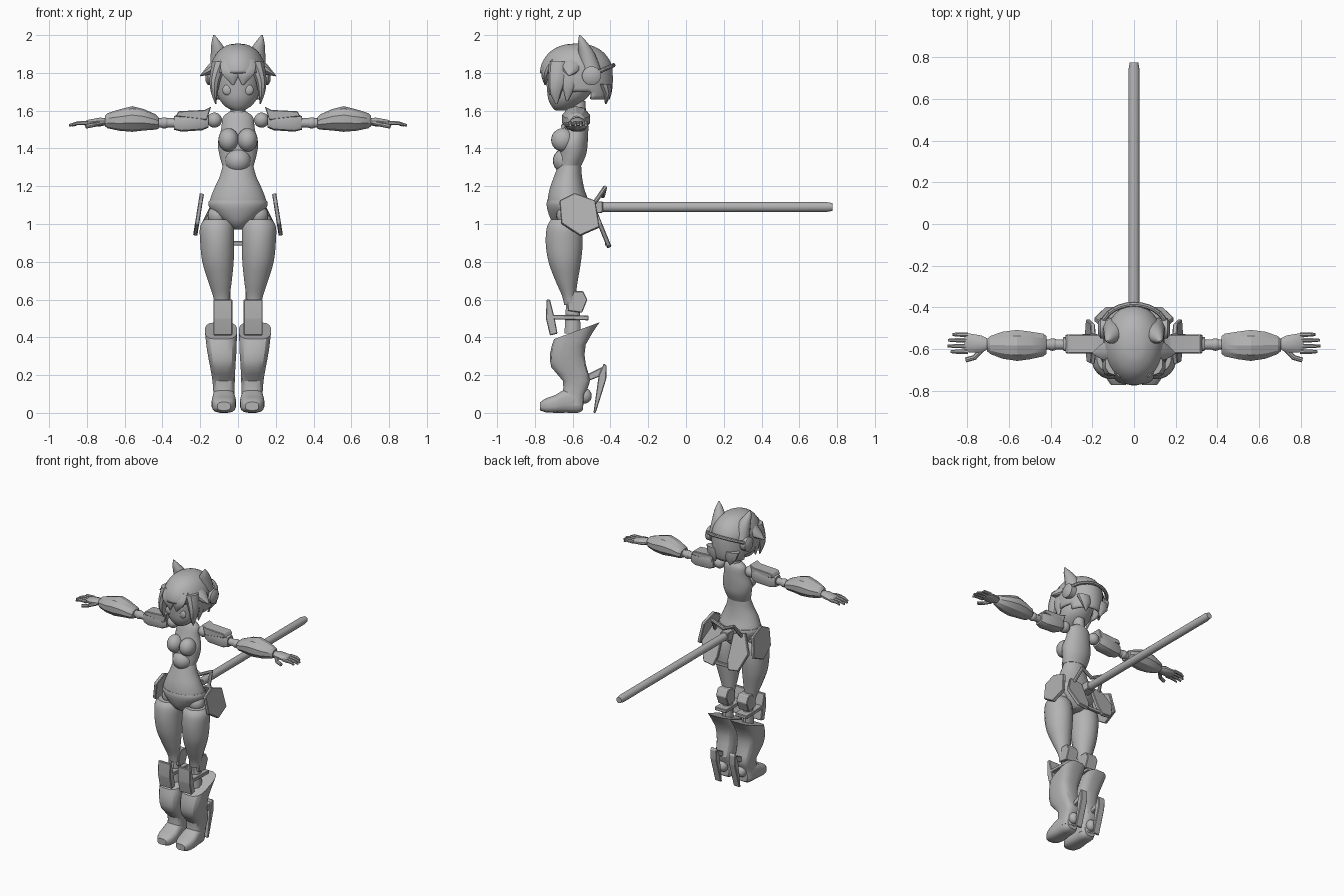
import bpy, bmesh, math
from mathutils import Vector, Matrix

grey = bpy.data.materials.new("plain_grey")
grey.diffuse_color = (0.45, 0.45, 0.45, 1)


def finish(name, bm, mirror=False, angle=35):
    """Optionally mirror across x, then turn the bmesh into a shaded object."""
    if mirror:
        d = bmesh.ops.duplicate(bm, geom=bm.verts[:] + bm.edges[:] + bm.faces[:])
        for v in d["geom"]:
            if isinstance(v, bmesh.types.BMVert):
                v.co.x *= -1
    bmesh.ops.recalc_face_normals(bm, faces=bm.faces[:])
    me = bpy.data.meshes.new(name)
    bm.to_mesh(me)
    bm.free()
    me.materials.append(grey)
    ob = bpy.data.objects.new(name, me)
    bpy.context.collection.objects.link(ob)
    bpy.ops.object.select_all(action='DESELECT')
    ob.select_set(True)
    bpy.context.view_layer.objects.active = ob
    bpy.ops.object.shade_smooth_by_angle(angle=math.radians(angle))
    return ob


def catmull(rows, k):
    out, m = [], len(rows)
    for i in range(m - 1):
        a, b, c, d = rows[max(i - 1, 0)], rows[i], rows[i + 1], rows[min(i + 2, m - 1)]
        for j in range(k):
            t = j / k
            out.append([q + .5 * t * (r - p + t * (2 * p - 5 * q + 4 * r - s + t * (3 * (q - r) + s - p)))
                        for p, q, r, s in zip(a, b, c, d)])
    return out + [rows[-1]]


def loft(name, rows, axis='z', n=20, p=2, mirror=False, steps=1, angle=35, cut=None):
    """Rows: (position on axis, centre u, centre v, radius u, radius v, slant)."""
    rows = catmull([tuple(r) + (0,) * (6 - len(r)) for r in rows], steps)
    bm, rings = bmesh.new(), []
    for t, cu, cv, ru, rv, sl in rows:
        ring = []
        for i in range(n):
            a = 2 * math.pi * (i + .5) / n
            c, s = math.cos(a), math.sin(a)
            u = cu + ru * math.copysign(abs(c) ** (2 / p), c)
            v = cv + rv * math.copysign(abs(s) ** (2 / p), s)
            w = t + sl * (v - cv)
            ring.append(bm.verts.new({'z': (u, v, w), 'x': (w, u, v), 'y': (u, w, v)}[axis]))
        rings.append(ring)
    for a, b in zip(rings, rings[1:]):
        for i in range(n):
            bm.faces.new((a[i], a[(i + 1) % n], b[(i + 1) % n], b[i]))
    bm.faces.new(rings[0])
    bm.faces.new(rings[-1])
    if cut:
        bmesh.ops.delete(bm, geom=[f for f in bm.faces if cut(f.calc_center_median())], context='FACES')
    return finish(name, bm, mirror, angle)


def slab(name, pts, offset, mirror=False, bevel=.004):
    """Flat polygon pushed along an offset, with chamfered edges."""
    bm = bmesh.new()
    a = [bm.verts.new(q) for q in pts]
    b = [bm.verts.new(Vector(q) + Vector(offset)) for q in pts]
    bm.faces.new(a)
    bm.faces.new(b)
    for i in range(len(a)):
        j = (i + 1) % len(a)
        bm.faces.new((a[i], a[j], b[j], b[i]))
    bmesh.ops.recalc_face_normals(bm, faces=bm.faces[:])
    bmesh.ops.bevel(bm, geom=bm.edges[:], offset=bevel, segments=1, affect='EDGES')
    return finish(name, bm, mirror, 20)


def side_slab(name, yz, x0, x1, mirror=True):
    return slab(name, [(x0, y, z) for y, z in yz], (x1 - x0, 0, 0), mirror)


def ball(name, c, r, mirror=False):
    bm = bmesh.new()
    bmesh.ops.create_uvsphere(bm, u_segments=20, v_segments=12, radius=1,
                              matrix=Matrix.Translation(c) @ Matrix.Diagonal((*r, 1)))
    return finish(name, bm, mirror)


def tube(name, pts, r, mirror=False):
    """Thin round bar through the points."""
    bm = bmesh.new()
    for a, b in zip(pts, pts[1:]):
        a, b = Vector(a), Vector(b)
        rot = (b - a).to_track_quat('Z', 'Y').to_matrix().to_4x4()
        bmesh.ops.create_cone(bm, cap_ends=True, segments=8, radius1=r, radius2=r, depth=(b - a).length + r,
                              matrix=Matrix.Translation((a + b) / 2) @ rot)
    return finish(name, bm, mirror)


# Head and face
loft("face", [(1.6, 0, -.66, .025, .03), (1.62, 0, -.65, .065, .06), (1.66, 0, -.63, .1, .1),
              (1.71, 0, -.615, .115, .122), (1.78, 0, -.6, .12, .14), (1.86, 0, -.59, .11, .13)], steps=3)
ball("eye", (.055, -.718, 1.71), (.028, .012, .028), True)


# Hair shell, open over the face and underneath
def open_part(c):
    low = 1.655 if c.y > -.5 else 1.7 if c.y > -.62 else 1.8
    return c.z < low


hair = loft("hair", [(1.63, 0, -.56, .12, .145), (1.7, 0, -.57, .138, .178), (1.78, 0, -.58, .146, .193),
                     (1.85, 0, -.58, .14, .184), (1.91, 0, -.58, .108, .142), (1.945, 0, -.58, .06, .08),
                     (1.955, 0, -.58, .012, .015)], n=40, steps=4, cut=open_part)
mod = hair.modifiers.new("thickness", 'SOLIDIFY')
mod.thickness = .012
loft("fringe", [(1.87, .035, -.7, .06, .04), (1.8, .04, -.742, .05, .025), (1.735, .025, -.745, .004, .004)],
     n=10, mirror=True, steps=3)
loft("front_lock", [(1.86, .09, -.67, .05, .055), (1.77, .12, -.68, .032, .05), (1.7, .125, -.69, .02, .033),
                    (1.635, .118, -.685, .003, .005)], n=10, mirror=True, steps=3)
loft("cheek_lock", [(1.82, .12, -.62, .025, .05), (1.73, .132, -.62, .016, .035), (1.65, .12, -.63, .003, .004)],
     n=10, mirror=True, steps=3)
loft("flared_lock", [(.1, -.6, 1.85, .06, .05), (.15, -.61, 1.82, .042, .03), (.2, -.62, 1.785, .003, .003)],
     'x', n=10, mirror=True, steps=3)
loft("nape_lock", [(1.74, .07, -.43, .06, .035), (1.69, .07, -.415, .045, .022), (1.635, .06, -.425, .004, .004)],
     n=10, mirror=True)
loft("animal_ear", [(1.82, .1, -.505, .05, .055), (1.9, .1, -.525, .046, .045), (1.955, .114, -.545, .028, .028),
                    (2.0, .127, -.562, .004, .004)], n=12, mirror=True, steps=3)

# Headset
loft("headset_cup", [(.12, -.5, 1.785, .05, .05), (.16, -.5, 1.785, .05, .05), (.172, -.5, 1.785, .03, .03)],
     'x', mirror=True)
tube("headset_band", [(.155 * math.cos(a), -.5 + .115 * math.sin(a), 1.79 + .05 * math.sin(a))
                      for a in [math.pi * i / 14 for i in range(15)]], .012)

# Torso
loft("neck", [(1.65, 0, -.57, .038, .038), (1.57, 0, -.57, .04, .04)])
loft("chest", [(1.595, 0, -.57, .045, .035), (1.565, 0, -.57, .08, .05), (1.5, 0, -.58, .09, .063),
               (1.43, 0, -.595, .107, .075), (1.37, 0, -.6, .1, .072), (1.31, 0, -.615, .084, .062)],
     n=28, steps=4)
ball("bust", (.05, -.652, 1.445), (.054, .062, .062), True)
ball("belly_joint", (0, -.638, 1.335), (.07, .067, .067))
loft("waist_and_hips", [(1.315, 0, -.615, .08, .06), (1.25, 0, -.625, .098, .075), (1.18, 0, -.63, .13, .094),
                        (1.11, 0, -.622, .152, .112), (1.06, 0, -.615, .13, .108), (1.0, 0, -.615, .07, .085),
                        (.975, 0, -.615, .035, .05)], n=28, steps=4)
loft("hip_shell", [(1.125, 0, -.622, .152, .113), (1.1, 0, -.622, .158, .117), (1.05, 0, -.616, .125, .111),
                   (1.0, 0, -.615, .07, .088), (.972, 0, -.615, .035, .05)], n=28, steps=2)

# Arms
ball("shoulder_joint", (.125, -.57, 1.55), (.04, .04, .04), True)
loft("upper_arm", [(.155, -.57, 1.55, .036, .04), (.19, -.572, 1.545, .048, .05), (.3, -.575, 1.538, .044, .05),
                   (.34, -.575, 1.535, .032, .036)], 'x', n=12, p=4, mirror=True, angle=25)
slab("shoulder_pad", [(.142, -.62, 1.622), (.165, -.62, 1.55), (.33, -.62, 1.57), (.315, -.62, 1.597),
                      (.175, -.62, 1.604)], (0, .09, 0), True)
loft("elbow", [(.33, -.578, 1.535, .025, .025), (.44, -.578, 1.535, .025, .025)], 'x', n=14, mirror=True)
ball("elbow_joint", (.39, -.578, 1.535), (.03, .03, .03), True)
loft("forearm_guard", [(.42, -.58, 1.535, .045, .03), (.435, -.58, 1.54, .057, .04), (.5, -.582, 1.552, .07, .057),
                       (.56, -.582, 1.556, .078, .068), (.63, -.581, 1.55, .068, .056),
                       (.69, -.58, 1.547, .045, .04), (.705, -.58, 1.545, .03, .027)],
     'x', n=10, mirror=True, angle=25)
loft("hand", [(.69, -.575, 1.542, .02, .018), (.73, -.575, 1.54, .042, .024), (.79, -.57, 1.535, .047, .018),
              (.812, -.57, 1.533, .042, .011)], 'x', n=12, mirror=True)
for y, end in ((-.53, .87), (-.557, .892), (-.585, .895), (-.612, .88)):
    loft("finger", [(.795, y, 1.535, .012, .012), (.85, y, 1.534, .011, .011), (end, y, 1.522, .007, .007)],
         'x', n=8, mirror=True)
tube("thumb", [(.73, -.605, 1.532), (.765, -.64, 1.525), (.8, -.65, 1.518)], .012, True)

# Thighs and knees
ball("hip_joint", (.105, -.63, 1.045), (.056, .056, .056), True)
loft("thigh", [(1.025, .11, -.645, .068, .068), (.985, .112, -.645, .09, .092), (.9, .11, -.645, .091, .099),
               (.8, .106, -.642, .084, .087), (.7, .096, -.632, .064, .06), (.62, .088, -.62, .045, .037),
               (.57, .085, -.61, .04, .035)], mirror=True, steps=4)
side_slab("knee_block", [(-.625, .54), (-.63, .6), (-.6, .645), (-.545, .645), (-.522, .6), (-.55, .53)], .04, .125)
loft("knee_strut", [(.6, .082, -.6, .03, .035), (.42, .082, -.6, .035, .045)], n=12, mirror=True)
side_slab("knee_guard", [(-.738, .6), (-.72, .6), (-.695, .5), (-.68, .42), (-.72, .41), (-.742, .5)], .03, .13)
side_slab("knee_platform", [(-.72, .495), (-.72, .52), (-.515, .515), (-.515, .49)], .035, .13)

# Boots
loft("shin_guard", [(.435, .09, -.578, .085, .122, .37), (.34, .086, -.625, .079, .095, .22),
                    (.25, .081, -.622, .068, .092, .1), (.17, .076, -.58, .06, .073), (.1, .075, -.595, .056, .06),
                    (.04, .075, -.6, .058, .058)], n=16, p=3.2, mirror=True, steps=2, angle=30)
loft("foot", [(-.772, .075, .035, .035, .022), (-.74, .075, .04, .057, .038), (-.69, .075, .048, .065, .048),
              (-.63, .075, .065, .06, .065), (-.57, .075, .06, .055, .06), (-.545, .075, .055, .04, .04)],
     'y', n=16, p=3, mirror=True, steps=2)
ball("heel_joint", (.075, -.535, .09), (.035, .036, .04), True)
side_slab("heel_arm", [(-.54, .16), (-.53, .2), (-.44, .245), (-.44, .2)], .06, .09)
side_slab("heel_spike", [(-.435, .262), (-.42, .25), (-.422, .18), (-.478, 0), (-.49, 0), (-.462, .2)], .05, .1)

# Hip armour
hexagon = [(-.67, 1.12), (-.59, 1.16), (-.48, 1.12), (-.458, .98), (-.56, .935), (-.66, 1.0)]
slab("side_skirt_plate", [(.18 + (1.16 - z) * .16, y, z) for y, z in hexagon], (.022, 0, .005), True)
back = [(.04, 1.1), (.13, 1.12), (.19, 1.0), (.14, .88), (.06, .87), (.04, .93)]
slab("back_skirt_plate", [(x, -.51 + (1.1 - z) * .41, z) for x, z in back], (0, .022, .01), True)
slab("skirt_link", [(-.06, -.43, .885), (.06, -.43, .885), (.06, -.43, .91), (-.06, -.43, .91)], (0, .02, 0))
tube("rear_bracket", [(.11, -.5, 1.09), (.085, -.43, 1.19), (0, -.44, 1.15), (-.085, -.43, 1.19), (-.11, -.5, 1.09)],
     .012)
side_slab("rod_mount", [(-.53, 1.05), (-.53, 1.12), (-.44, 1.12), (-.44, 1.06)], -.03, .03, False)

# Long rear rod
loft("rear_rod", [(-.455, 0, 1.09, .027, .027), (.74, 0, 1.09, .027, .027), (.775, 0, 1.09, .021, .021)], 'y', n=16)
